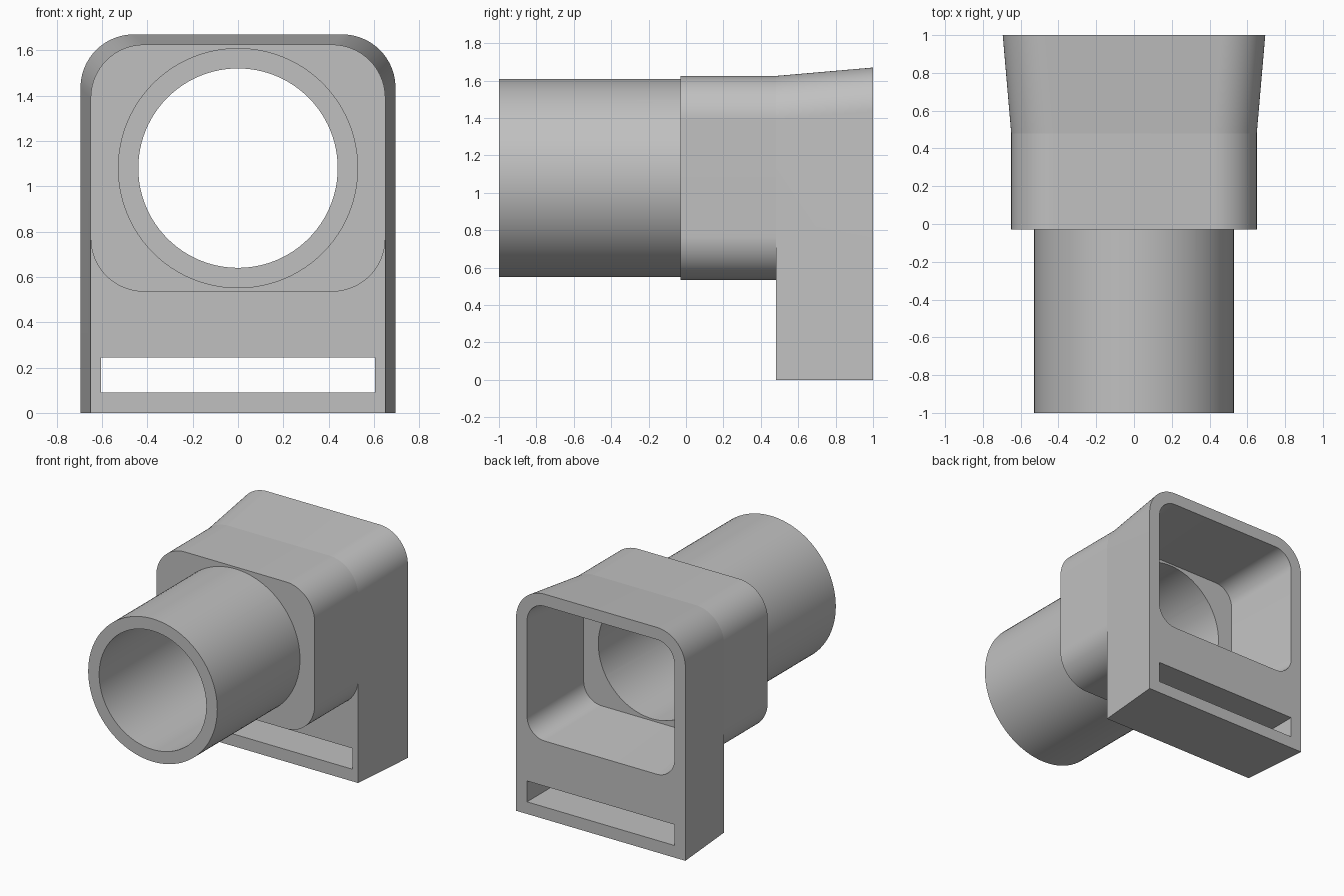
import bpy, bmesh, math

cube = bpy.data.objects.get("Cube")
if cube:
    bpy.data.objects.remove(cube, do_unlink=True)

# Single plain material
grey = bpy.data.materials.new("light_grey")
grey.use_nodes = True
colour = (0.53, 0.53, 0.53, 1)
grey.diffuse_color = colour
grey.node_tree.nodes["Principled BSDF"].inputs["Base Color"].default_value = colour

SEGMENTS = 24      # per rounded corner
AXIS_Z = 1.08      # height of the tube axis
WALL = 0.09


def outline(half, bottom, top, radius, square_base=False):
    """Closed (x, z) outline with rounded corners, optionally square at the base."""
    points = []
    corners = [(1, 1, 0), (-1, 1, 90), (-1, -1, 180), (1, -1, 270)]
    for sx, sz, start in corners:
        if square_base and sz < 0:
            points.append((sx * half, bottom))
            continue
        cx = sx * (half - radius)
        cz = top - radius if sz > 0 else bottom + radius
        for i in range(SEGMENTS + 1):
            a = math.radians(start + 90 * i / SEGMENTS)
            points.append((cx + radius * math.cos(a), cz + radius * math.sin(a)))
    return points


def circle(radius):
    count = 4 * SEGMENTS
    return [(radius * math.cos(math.tau * i / count),
             AXIS_Z + radius * math.sin(math.tau * i / count)) for i in range(count)]


def loft(name, sections):
    """Solid through matching outlines, given as (y, outline) pairs."""
    bm = bmesh.new()
    rings = [[bm.verts.new((x, y, z)) for x, z in pts] for y, pts in sections]
    for a, b in zip(rings, rings[1:]):
        for i in range(len(a)):
            j = (i + 1) % len(a)
            bm.faces.new((a[i], a[j], b[j], b[i]))
    bm.faces.new(rings[0])
    bm.faces.new(rings[-1])
    bmesh.ops.recalc_face_normals(bm, faces=bm.faces)
    mesh = bpy.data.meshes.new(name)
    bm.to_mesh(mesh)
    bm.free()
    obj = bpy.data.objects.new(name, mesh)
    obj.data.materials.append(grey)
    bpy.context.collection.objects.link(obj)
    return obj


def combine(target, tool, operation):
    mod = target.modifiers.new(operation.lower(), "BOOLEAN")
    mod.operation = operation
    mod.solver = "EXACT"
    mod.object = tool
    bpy.context.view_layer.objects.active = target
    bpy.ops.object.modifier_apply(modifier=mod.name)
    bpy.data.objects.remove(tool, do_unlink=True)


# Flared mounting flange with a square foot
adapter = loft("tube_adapter", [
    (0.48, outline(0.65, 0, 1.625, 0.235, True)),
    (1.0, outline(0.695, 0, 1.67, 0.235, True))])

# Rounded box body and round tube
body = loft("box_body", [(y, outline(0.65, 0.535, 1.625, 0.235)) for y in (-0.03, 0.55)])
combine(adapter, body, "UNION")
tube = loft("round_tube", [(y, circle(0.53)) for y in (-1.0, 0.2)])
combine(adapter, tube, "UNION")

# Tapered rear cavity, extended a little past the back face
grow = 0.045 / 0.6
cavity = []
for y in (0.40, 1.1):
    d = grow * (y - 0.40)
    cavity.append((y, outline(0.65 - WALL + d, 0.535 + WALL - d, 1.625 - WALL + d, 0.145)))
combine(adapter, loft("cavity_cutter", cavity), "DIFFERENCE")

# Round bore through the tube into the cavity
bore = loft("bore_cutter", [(y, circle(0.44)) for y in (-1.1, 0.5)])
combine(adapter, bore, "DIFFERENCE")

# Strap slot through the foot
slot_shape = [(-0.605, 0.09), (0.605, 0.09), (0.605, 0.245), (-0.605, 0.245)]
combine(adapter, loft("slot_cutter", [(y, slot_shape) for y in (0.3, 1.1)]), "DIFFERENCE")

# Smooth curved walls, keep the creases
bpy.ops.object.select_all(action="DESELECT")
adapter.select_set(True)
bpy.context.view_layer.objects.active = adapter
bpy.ops.object.shade_smooth_by_angle(angle=math.radians(4.4))
